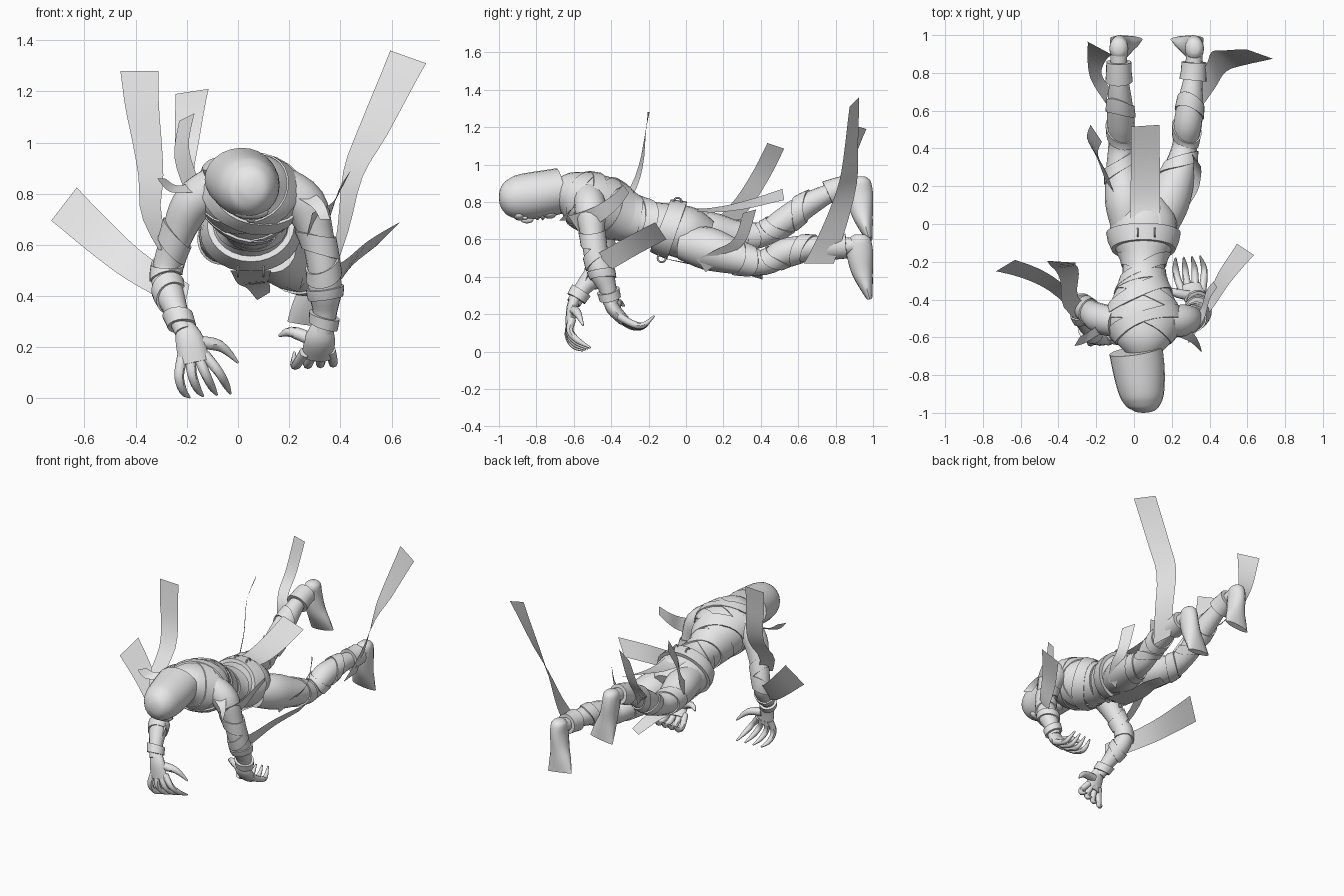
import bpy, math
from mathutils import Vector

start_cube = bpy.data.objects.get("Cube")
if start_cube:
    bpy.data.objects.remove(start_cube, do_unlink=True)

grey = bpy.data.materials.new("linen_grey")
grey.use_nodes = True
grey.diffuse_color = (.8, .8, .8, 1)
grey.node_tree.nodes["Principled BSDF"].inputs["Base Color"].default_value = (.8, .8, .8, 1)


def finish(obj, name):
    obj.name = name
    obj.data.materials.append(grey)
    bpy.ops.object.select_all(action="DESELECT")
    obj.select_set(True)
    bpy.context.view_layer.objects.active = obj
    bpy.ops.object.shade_smooth_by_angle(angle=math.radians(45))
    return obj


def mesh_object(name, verts, faces):
    mesh = bpy.data.meshes.new(name)
    mesh.from_pydata(verts, [], faces)
    mesh.update()
    obj = bpy.data.objects.new(name, mesh)
    bpy.context.collection.objects.link(obj)
    return finish(obj, name)


def sample(path, t):
    """Smooth interpolation through every column of a path."""
    last = len(path) - 1
    s = max(0, min(1, t)) * last
    i = min(int(s), last - 1)
    f = s - i
    a, b, c, d = (path[max(0, min(last, i + k))] for k in (-1, 0, 1, 2))
    return [q + f * ((r - p) + f * ((2*p - 5*q + 4*r - s4) + f * (3*(q - r) + s4 - p))) / 2
            for p, q, r, s4 in zip(a, b, c, d)]


def surface(path, t, angle, grow=0):
    """Point on the elliptical tube that follows a path of x, y, z, radius, radius."""
    x, y, z, ru, rv = sample(path, t)
    along = Vector(sample(path, t + .02)[:3]) - Vector(sample(path, t - .02)[:3])
    along.normalize()
    side = Vector((1, 0, 0))
    side = (side - along * side.dot(along)).normalized()
    up = along.cross(side)
    return (Vector((x, y, z)) + side * math.cos(angle) * (ru + grow)
            + up * math.sin(angle) * (rv + grow))


def grid_faces(rows, sides):
    return [(r*sides + k, r*sides + (k + 1) % sides,
             (r + 1)*sides + (k + 1) % sides, (r + 1)*sides + k)
            for r in range(rows) for k in range(sides)]


def loft(name, path, sides=16, steps=4):
    rows = (len(path) - 1) * steps
    verts = [surface(path, r / rows, math.tau * k / sides)
             for r in range(rows + 1) for k in range(sides)]
    faces = grid_faces(rows, sides)
    faces += [tuple(range(sides))[::-1], tuple(rows*sides + k for k in range(sides))]
    return mesh_object(name, verts, faces)


def band(name, path, t, width, tilt=0, turn=0, grow=.008, sides=24):
    """Flat-edged wrapping that lies on the surface of a lofted part."""
    profile = ((-.5, -.004), (-.5, grow), (0, grow), (.5, grow), (.5, -.004))
    verts = []
    for edge, lift in profile:
        for k in range(sides):
            a = math.tau * k / sides
            verts.append(surface(path, t + edge*width + tilt*math.cos(a + turn), a, lift))
    return mesh_object(name, verts, grid_faces(len(profile) - 1, sides))


def ribbon(name, path, start_width, end_width, steps=12):
    a, b = Vector(start_width) / 2, Vector(end_width) / 2
    verts = []
    for i in range(steps + 1):
        t = i / steps
        centre, half = Vector(sample(path, t)), a.lerp(b, t)
        verts += [centre - half, centre + half]
    faces = [(2*i, 2*i + 1, 2*i + 3, 2*i + 2) for i in range(steps)]
    return mesh_object(name, verts, faces)


def blob(name, place, size):
    bpy.ops.mesh.primitive_uv_sphere_add(segments=12, ring_count=8, location=place)
    bpy.context.object.scale = size
    return finish(bpy.context.object, name)


def ring(name, place, radius, tilt):
    bpy.ops.mesh.primitive_torus_add(major_radius=radius, minor_radius=.005, major_segments=16,
                                     minor_segments=6, location=place, rotation=tilt)
    return finish(bpy.context.object, name)


def round_path(points):
    return [(x, y, z, r, r) for x, y, z, r in points]


# Head: long bald cowl cut flat at the nape, with the face underneath
head = [(.05, -1, .825, .005, .005), (.05, -.993, .825, .045, .045), (.05, -.968, .825, .084, .084),
        (.046, -.92, .825, .112, .112), (.036, -.85, .83, .128, .124), (.024, -.76, .843, .138, .125),
        (.01, -.67, .86, .142, .122)]
loft("head", head, 24)
blob("brow", (.05, -.89, .73), (.07, .035, .03))
blob("nose", (.05, -.85, .705), (.018, .035, .02))
blob("chin", (.04, -.73, .74), (.05, .04, .03))
for side in (-1, 1):
    blob("eye", (.05 + side * .04, -.86, .715), (.014, .014, .01))
    blob("lip", (.045, -.78 + side * .014, .718), (.04, .01, .016))

# Torso with crossed wrappings
torso = [(.05, -.7, .85, .075, .07), (.05, -.62, .84, .15, .125), (.05, -.53, .805, .205, .155),
         (.05, -.42, .765, .175, .16), (.05, -.3, .715, .12, .125), (.05, -.2, .69, .115, .115),
         (.05, -.1, .66, .165, .135), (.05, .02, .63, .175, .14), (.05, .12, .6, .12, .1)]
loft("torso", torso, 24)
for i, t in enumerate((.23, .4, .56)):
    for side in (-1, 1):
        band("chest_wrap", torso, t, .08, side * .08, grow=.008 + .002 * side)
band("waist_wrap", torso, .5, .08, .03)

# Belt with its rings
band("belt", torso, .755, .1, .015, math.pi / 2, .022, 28)
for side in (-1, 1):
    ring("back_belt_ring", (.065 + side * .045, -.045, .8), .022, (0, math.pi / 2, 0))
    ring("front_belt_ring", (.05 + side * .05, -.13, .5), .022, (0, math.pi / 2, 0))

# Legs
legs = {
    "left": round_path([(.14, -.02, .58, .09), (.18, .12, .55, .115), (.24, .28, .5, .088),
                        (.27, .42, .475, .066), (.285, .53, .53, .075), (.3, .66, .555, .065),
                        (.315, .8, .56, .046), (.32, .93, .57, .045)]),
    "right": round_path([(-.03, -.02, .65, .09), (-.045, .12, .64, .108), (-.065, .28, .615, .084),
                         (-.07, .42, .63, .066), (-.07, .53, .7, .073), (-.075, .65, .785, .065),
                         (-.08, .8, .86, .046), (-.08, .93, .89, .045)])}
for side, path in legs.items():
    loft(side + "_leg", path)
    band(side + "_ankle_cuff", path, .865, .095, grow=.022)
    for i, t in enumerate((.32, .5, .67)):
        band(side + "_leg_wrap", path, t, .07, .05 * (-1) ** i, i)

# Feet hang down with flat soles toward the rear and splayed toes
foot = [(-.08, .93, .935, .025, .03), (-.08, .93, .91, .048, .058), (-.078, .93, .84, .052, .07),
        (-.065, .94, .75, .06, .06), (-.05, .96, .67, .078, .04), (-.04, .98, .6, .088, .018)]
loft("right_foot", foot)
loft("left_foot", [(.24 - x, y, z - .31, ru, rv) for x, y, z, ru, rv in foot])

# Arms
arms = {
    "left": round_path([(.17, -.52, .83, .08), (.26, -.51, .76, .085), (.31, -.5, .63, .065),
                        (.335, -.48, .5, .062), (.34, -.45, .42, .066), (.34, -.42, .34, .048),
                        (.33, -.4, .26, .042)]),
    "right": round_path([(-.09, -.52, .83, .08), (-.18, -.5, .76, .08), (-.24, -.46, .63, .062),
                         (-.28, -.43, .5, .056), (-.27, -.48, .42, .06), (-.24, -.55, .34, .045),
                         (-.21, -.6, .26, .038)])}
for side, path in arms.items():
    loft(side + "_arm", path)
    band(side + "_wrist_cuff", path, .9, .08, .02, grow=.015)
    for i, t in enumerate((.36, .5, .68)):
        band(side + "_arm_wrap", path, t, .09, .04 * (-1) ** i, i)


# Hands: flat palm, four curled fingers and a thumb
def hand(side, palm, first, last, thumb):
    loft(side + "_palm", palm, 12)
    for i in range(4):
        f = i / 3
        joints = [Vector(a).lerp(Vector(b), f) for a, b in zip(first, last)]
        loft(side + "_finger", [(*j, r, r) for j, r in zip(joints, (.022, .019, .016, .005))], 8)
    loft(side + "_thumb", [(*j, r, r) for j, r in zip(thumb, (.028, .022, .005))], 8)


hand("right", [(-.21, -.59, .29, .035, .03), (-.19, -.61, .23, .055, .03), (-.17, -.62, .14, .06, .024)],
     [(-.215, -.61, .17), (-.23, -.63, .09), (-.215, -.6, .03), (-.19, -.55, .005)],
     [(-.13, -.61, .17), (-.08, -.62, .11), (-.05, -.58, .06), (-.03, -.51, .02)],
     [(-.16, -.6, .22), (-.07, -.58, .205), (0, -.55, .14)])
hand("left", [(.33, -.41, .29, .04, .035), (.32, -.39, .23, .06, .037), (.31, -.33, .165, .06, .03)],
     [(.26, -.36, .18), (.23, -.29, .135), (.22, -.23, .135), (.22, -.18, .18)],
     [(.36, -.36, .19), (.37, -.29, .15), (.37, -.23, .14), (.35, -.17, .19)],
     [(.29, -.38, .23), (.21, -.36, .26), (.16, -.33, .245)])

# Loose wrappings blown away from the limbs
ribbon("right_shoulder_ribbon",
       [(-.28, -.47, .58), (-.34, -.4, .72), (-.34, -.29, .86), (-.355, -.24, 1), (-.375, -.22, 1.14),
        (-.385, -.2, 1.28)], (.06, .07, .0), (.15, -.01, 0))
ribbon("right_wrist_ribbon",
       [(-.2, -.53, .4), (-.28, -.46, .44), (-.42, -.33, .53), (-.55, -.26, .64), (-.68, -.22, .76)],
       (.02, .03, .09), (.1, .06, .13))
ribbon("left_wrist_ribbon",
       [(.32, -.52, .44), (.4, -.42, .49), (.48, -.28, .57), (.59, -.135, .645)],
       (0, -.05, .1), (.09, -.06, .09))
ribbon("left_ankle_ribbon",
       [(.36, .71, .47), (.41, .79, .66), (.45, .86, .88), (.53, .88, 1.05), (.665, .9, 1.335)],
       (.01, -.16, 0), (.14, -.05, -.05))
ribbon("right_ankle_ribbon",
       [(-.14, .68, .78), (-.2, .78, .87), (-.2, .87, 1), (-.18, .93, 1.2)],
       (.02, .08, -.03), (.13, -.07, .02))
ribbon("right_thigh_ribbon",
       [(-.13, .2, .68), (-.17, .31, .8), (-.22, .41, .96), (-.2, .48, 1.1)],
       (-.05, .08, -.05), (-.06, .09, -.03))
ribbon("left_thigh_ribbon",
       [(.25, .08, .46), (.32, .2, .53), (.335, .29, .6), (.33, .34, .75)],
       (-.02, .05, -.07), (-.05, .07, .02))
ribbon("back_sash",
       [(.06, -.06, .78), (.06, .1, .755), (.06, .3, .78), (.06, .52, .84)],
       (.16, 0, 0), (.15, .01, -.06))
ribbon("front_sash",
       [(.05, -.13, .5), (.06, .1, .455), (.08, .25, .44), (.1, .41, .4)],
       (.16, 0, 0), (.05, 0, .03))
ribbon("left_shoulder_flap",
       [(.28, -.6, .68), (.36, -.48, .73), (.39, -.38, .8), (.43, -.32, .87)],
       (.02, -.06, .09), (.02, -.03, .04))
ribbon("left_collar_flap",
       [(.23, -.55, .82), (.31, -.61, .76), (.34, -.66, .7)], (.04, .08, .05), (.04, -.04, 0))
ribbon("right_collar_flap",
       [(-.16, -.54, .83), (-.25, -.6, .82), (-.3, -.62, .86)], (.03, .08, .05), (.03, .05, 0))
